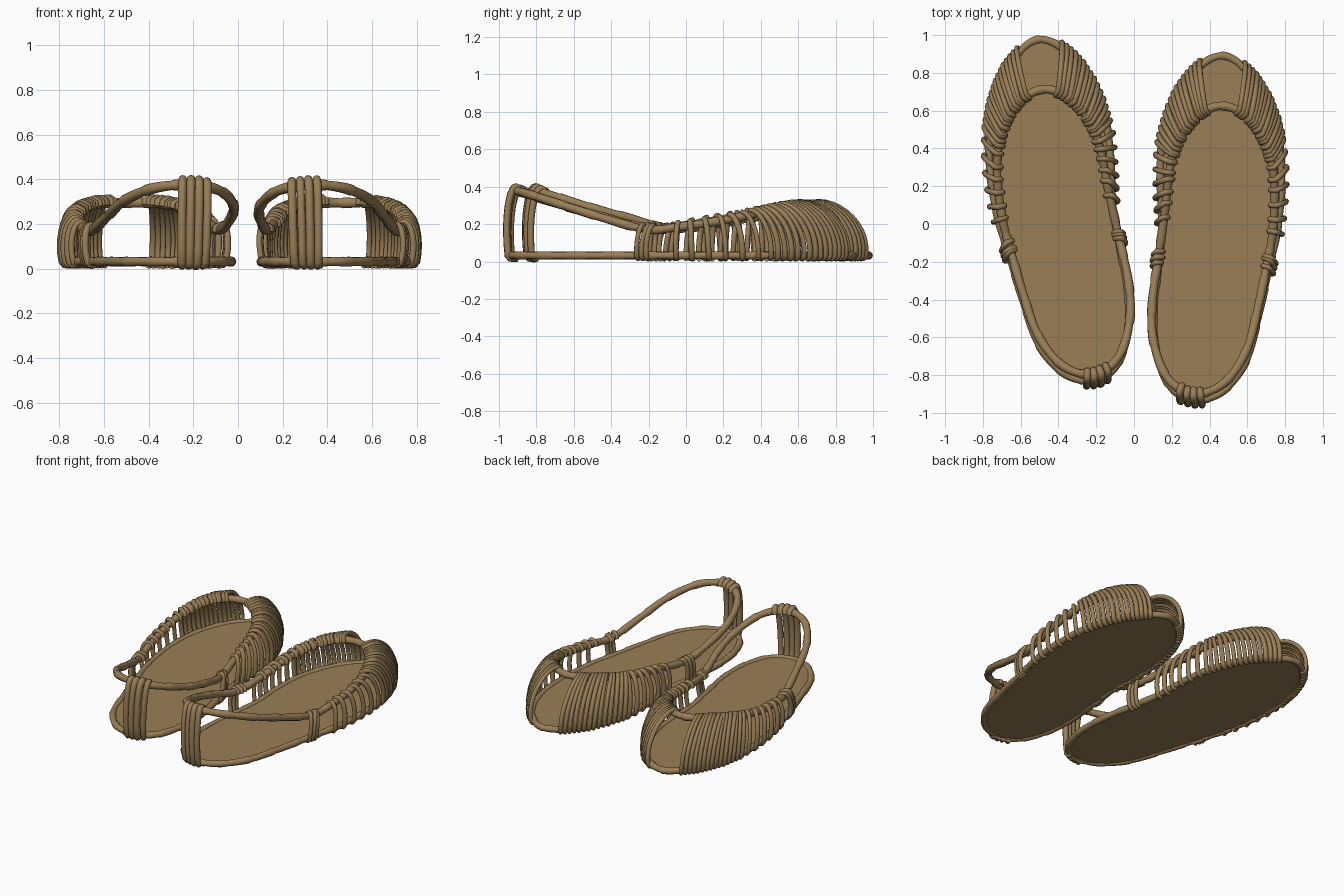
import bpy, bmesh, math, random
from mathutils import Vector, Matrix

if "Cube" in bpy.data.objects:
    bpy.data.objects.remove(bpy.data.objects["Cube"])

random.seed(4)
mat = bpy.data.materials.new("woven cane brown")
mat.diffuse_color = (0.32, 0.21, 0.096, 1)
mat.use_nodes = True
mat.node_tree.nodes["Principled BSDF"].inputs["Base Color"].default_value = mat.diffuse_color

# Matching outlines, clockwise from the toe: sole edge (x, y) and opening (x, y, z)
SOLE = [(.47, .89), (.60, .81), (.70, .66), (.765, .45), (.78, .2), (.755, -.05), (.71, -.25),
        (.655, -.5), (.59, -.73), (.47, -.885), (.33, -.93), (.2, -.87), (.125, -.7), (.105, -.48),
        (.13, -.22), (.15, 0), (.14, .2), (.15, .43), (.22, .66), (.33, .82)]
OPENING = [(.47, .625, .295), (.585, .58, .295), (.67, .48, .28), (.725, .34, .25), (.745, .17, .215),
           (.735, -.04, .185), (.705, -.21, .172), (.655, -.45, .235), (.595, -.67, .305),
           (.48, -.84, .36), (.32, -.9, .376), (.18, -.82, .35), (.105, -.63, .29),
           (.095, -.43, .235), (.127, -.19, .175), (.16, .04, .20), (.18, .22, .23),
           (.205, .36, .255), (.265, .49, .28), (.36, .59, .295)]
SOLE = [Vector((x, y, .032)) for x, y in SOLE]
OPENING = [Vector(p) for p in OPENING]
UP = Vector((0, 0, 1))


def loop_at(pts, t):
    """Smooth closed curve through the points."""
    n, i = len(pts), math.floor(t)
    f = t - i
    a, b, c, d = (pts[(i + k) % n] for k in (-1, 0, 1, 2))
    return 0.5 * (2 * b + (c - a) * f + (2 * a - 5 * b + 4 * c - d) * f * f
                  + (3 * b - a - 3 * c + d) * f ** 3)


def outward(t):
    d = loop_at(SOLE, t + .05) - loop_at(SOLE, t - .05)
    return Vector((-d.y, d.x, 0)).normalized()


def tubes(name, paths, depth, M, cyclic=False):
    """One mesh of round canes; each path is a list of (point, radius factor)."""
    cu = bpy.data.curves.new(name, 'CURVE')
    cu.dimensions = '3D'
    cu.bevel_depth = depth
    cu.bevel_resolution = 3
    cu.use_fill_caps = True
    for path in paths:
        sp = cu.splines.new('POLY')
        sp.points.add(len(path) - 1)
        sp.use_cyclic_u = cyclic
        for q, (p, r) in zip(sp.points, path):
            q.co = (*(M @ p), 1)
            q.radius = r
    tmp = bpy.data.objects.new(name + "_path", cu)
    bpy.context.collection.objects.link(tmp)
    bpy.context.view_layer.update()
    dg = bpy.context.evaluated_depsgraph_get()
    me = bpy.data.meshes.new_from_object(tmp.evaluated_get(dg))
    bpy.data.objects.remove(tmp)
    me.materials.clear()
    me.materials.append(mat)
    for p in me.polygons:
        p.use_smooth = True
    ob = bpy.data.objects.new(name, me)
    bpy.context.collection.objects.link(ob)
    return ob


def hoop(pts, step=0.1):
    """Closed cane with slightly tapering joints."""
    out = []
    for k in range(int(20 / step)):
        t = k * step
        out.append((loop_at(pts, t), 1.1 - .2 * ((t * 1.25) % 1)))
    return out


def rib(t, jitter=.0):
    """Cane that hooks round the sole edge, bulges out and hooks over the opening."""
    s = loop_at(SOLE, t)
    r = loop_at(OPENING, t + random.uniform(-jitter, jitter))
    o = outward(t)
    h = r.z - s.z
    flat = Vector((s.x - r.x, s.y - r.y, 0))
    p0 = s + o * .022
    p1 = p0 + o * .022 + UP * h * .6
    p2 = r + flat * .45 + o * .03 + UP * .025
    p3 = r + o * .008 + UP * .024
    pts = [s - o * .012 - UP * .017, s + o * .01 - UP * .015]
    for k in range(11):
        u = k / 10
        v = 1 - u
        pts.append(p0 * v ** 3 + p1 * 3 * v * v * u + p2 * 3 * v * u * u + p3 * u ** 3)
    pts += [r - o * .02 + UP * .012, r - o * .022 - UP * .01]
    w = random.uniform(.9, 1.1)
    return [(p, w) for p in pts]


def shoe(side, M):
    # Flat sole plate
    bm = bmesh.new()
    ring = [loop_at(SOLE, k * .2) for k in range(100)]
    face = bm.faces.new([bm.verts.new(M @ Vector((p.x, p.y, .02))) for p in ring])
    ext = bmesh.ops.extrude_face_region(bm, geom=[face])
    bmesh.ops.translate(bm, vec=(0, 0, .022),
                        verts=[v for v in ext['geom'] if isinstance(v, bmesh.types.BMVert)])
    bmesh.ops.recalc_face_normals(bm, faces=bm.faces)
    me = bpy.data.meshes.new(side + "_sole")
    bm.to_mesh(me)
    bm.free()
    me.materials.append(mat)
    bpy.context.collection.objects.link(bpy.data.objects.new(side + "_sole", me))

    # Cane hoops round the sole and the foot opening
    tubes(side + "_sole_edge", [hoop(SOLE)], .021, M, True)
    tubes(side + "_opening_rim", [hoop(OPENING)], .023, M, True)

    # Side ribs: dense at the toe, sparse towards the waist
    ts = [.75 + .16 * k for k in range(15)] + [3.27, 3.6, 3.95, 4.3, 4.65, 5.0, 5.8, 5.92, 6.04]
    paths = [rib(t if sgn > 0 else 20 - t, .06) for sgn in (1, -1) for t in ts]
    tubes(side + "_side_ribs", paths, .0145, M)

    # Heel ribs
    tubes(side + "_heel_ribs", [rib(t) for t in (9.8, 10.03, 10.26, 10.5)], .02, M)


shoe("right_shoe", Matrix.Identity(4))
# The other shoe is mirrored, turned a little and set slightly ahead
mirror = Matrix.Scale(-1, 4, (1, 0, 0))
shoe("left_shoe", Matrix.Translation((-.35, -.045, 0)) @ Matrix.Rotation(math.radians(4.5), 4, 'Z')
     @ Matrix.Translation((.395, .14, 0)) @ mirror)
